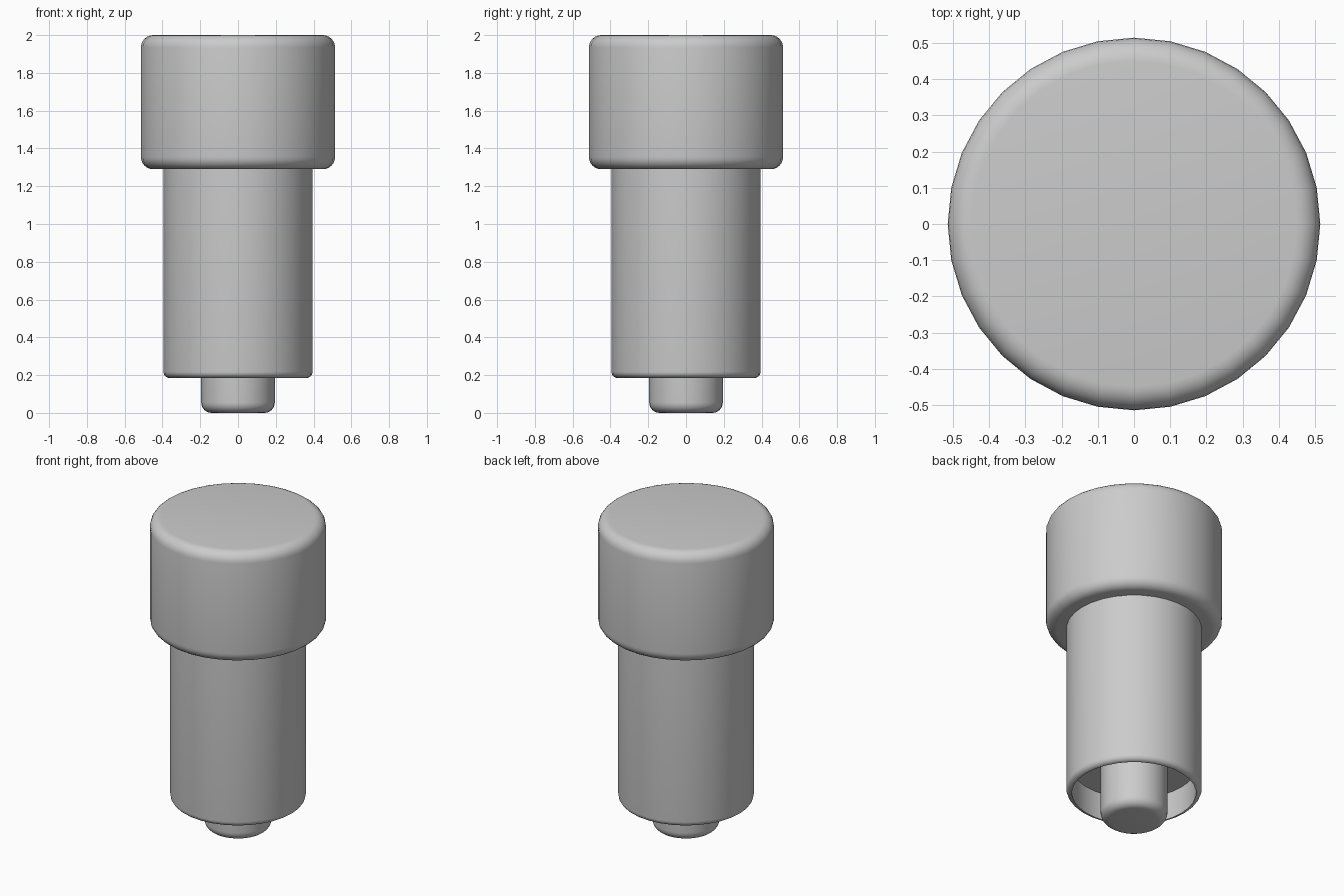
import bpy
import math

SIDES = 32

cube = bpy.data.objects.get("Cube")
if cube:
    bpy.data.objects.remove(cube, do_unlink=True)

grey = bpy.data.materials.new("plain grey")
grey.use_nodes = True
colour = (0.6, 0.6, 0.6, 1)
grey.diffuse_color = colour
grey.node_tree.nodes["Principled BSDF"].inputs["Base Color"].default_value = colour


def fillet(r, z, size, start, steps=6):
    """Quarter-circle profile points around (r, z), starting at an angle in degrees."""
    angles = [math.radians(start + 90 * i / steps) for i in range(steps + 1)]
    return [(r + size * math.cos(a), z + size * math.sin(a)) for a in angles]


def lathe(name, profile):
    """Revolve an (r, z) profile, listed bottom to top on the outside, about z."""
    verts, faces, rings = [], [], []
    for r, z in profile:
        start = len(verts)
        count = 1 if r == 0 else SIDES
        for i in range(count):
            a = 2 * math.pi * i / SIDES
            verts.append((r * math.cos(a), r * math.sin(a), z))
        rings.append([start + i % count for i in range(SIDES)])
    for low, high in zip(rings, rings[1:]):
        for i in range(SIDES):
            j = (i + 1) % SIDES
            quad = [low[i], low[j], high[j], high[i]]
            faces.append(list(dict.fromkeys(quad)))
    mesh = bpy.data.meshes.new(name)
    mesh.from_pydata(verts, [], faces)
    mesh.materials.append(grey)
    obj = bpy.data.objects.new(name, mesh)
    bpy.context.collection.objects.link(obj)
    bpy.ops.object.select_all(action="DESELECT")
    obj.select_set(True)
    bpy.context.view_layer.objects.active = obj
    bpy.ops.object.shade_smooth_by_angle(angle=math.radians(35))
    return obj


# Wide cap with rounded top and bottom edges
cap_r, cap_low, cap_high, soft = 0.514, 1.29, 2.0, 0.065
lathe("cap", [(0, cap_low)]
      + fillet(cap_r - soft, cap_low + soft, soft, -90)
      + fillet(cap_r - soft, cap_high - soft, soft, 0)
      + [(0, cap_high)])

# Body tube with a rounded rim and a shallow recess underneath
body_r, body_low, rim, recess = 0.395, 0.185, 0.033, 0.36
lathe("body_tube", [(0, recess), (body_r - rim, recess)]
      + fillet(body_r - rim, body_low + rim, rim, -90)
      + [(body_r, cap_low + 0.02), (0, cap_low + 0.02)])

# Plunger tip rising into the recess
tip_r, tip_soft = 0.195, 0.055
lathe("plunger_tip", [(0, 0)]
      + fillet(tip_r - tip_soft, tip_soft, tip_soft, -90)
      + [(tip_r, recess + 0.02), (0, recess + 0.02)])
